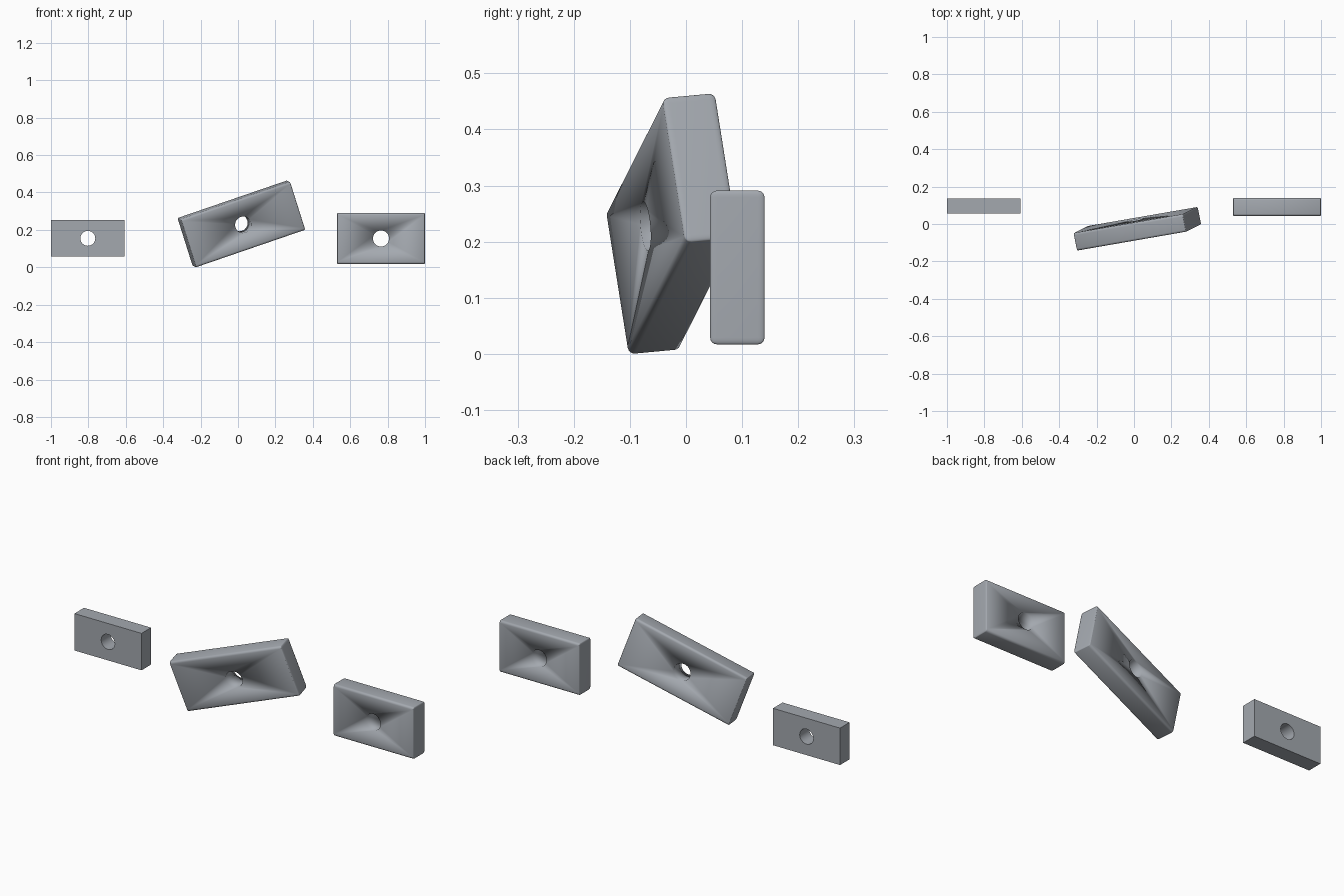
import bpy, bmesh
from math import radians
from mathutils import Matrix, Vector

if "Cube" in bpy.data.objects:
    bpy.data.objects.remove(bpy.data.objects["Cube"])

# blue-grey steel shared by all plates
steel = bpy.data.materials.new("steel")
steel.diffuse_color = (0.37, 0.395, 0.43, 1)
steel.use_nodes = True
steel.node_tree.nodes["Principled BSDF"].inputs["Base Color"].default_value = steel.diffuse_color


def add_object(name, bm):
    mesh = bpy.data.meshes.new(name)
    bm.to_mesh(mesh)
    bm.free()
    ob = bpy.data.objects.new(name, mesh)
    bpy.context.collection.objects.link(ob)
    return ob


def plate(name, size, centre, hole_radius, hole=(0, 0), rounding=0.0, rotation=None):
    """Rectangular plate with a round hole through its thickness (local y)."""
    squash = 3.0  # rounding is tighter along the length
    bm = bmesh.new()
    bmesh.ops.create_cube(bm, size=1)
    bmesh.ops.scale(bm, vec=(size[0] * squash, size[1], size[2]), verts=bm.verts)
    if rounding:
        bmesh.ops.bevel(bm, geom=bm.edges[:], offset=rounding, segments=4,
                        profile=0.5, affect='EDGES')
    bmesh.ops.scale(bm, vec=(1 / squash, 1, 1), verts=bm.verts)
    ob = add_object(name, bm)
    ob.data.materials.append(steel)

    # hole cutter
    bm = bmesh.new()
    bmesh.ops.create_cone(bm, cap_ends=True, segments=32, radius1=hole_radius,
                          radius2=hole_radius, depth=size[1] * 3,
                          matrix=Matrix.Translation((hole[0], 0, hole[1]))
                          @ Matrix.Rotation(radians(90), 4, 'X'))
    cutter = add_object(name + "_cutter", bm)
    cutter.data.materials.append(steel)
    cutter.hide_render = True
    mod = ob.modifiers.new("hole", 'BOOLEAN')
    mod.object = cutter
    mod.operation = 'DIFFERENCE'
    mod.solver = 'EXACT'

    bpy.ops.object.select_all(action='DESELECT')
    bpy.context.view_layer.objects.active = ob
    ob.select_set(True)
    bpy.ops.object.modifier_apply(modifier=mod.name)
    bpy.data.objects.remove(cutter)
    # rounded plates are smooth right over the hole rim
    bpy.ops.object.shade_smooth_by_angle(angle=radians(180 if rounding else 30))

    rot = rotation if rotation else Matrix.Identity(4)
    ob.matrix_world = Matrix.Translation(centre) @ rot
    return ob


# small sharp-edged plate on the left
plate("small_plate", (0.394, 0.08, 0.196), (-0.803, 0.096, 0.155), 0.04)

# rounded plate on the right
plate("medium_plate", (0.471, 0.097, 0.274), (0.7645, 0.0915, 0.154), 0.043,
      rounding=0.012)

# tilted long plate in the middle
long_axis = Vector((0.577, 0.10, 0.198)).normalized()
short_axis = Vector((-0.08, -0.04, 0.252))
short_axis = (short_axis - long_axis * short_axis.dot(long_axis)).normalized()
depth_axis = short_axis.cross(long_axis)
tilt = Matrix((long_axis, depth_axis, short_axis)).transposed().to_4x4()
plate("long_plate", (0.628, 0.096, 0.273), (0.018, -0.0255, 0.232), 0.044,
      rounding=0.012, rotation=tilt)
